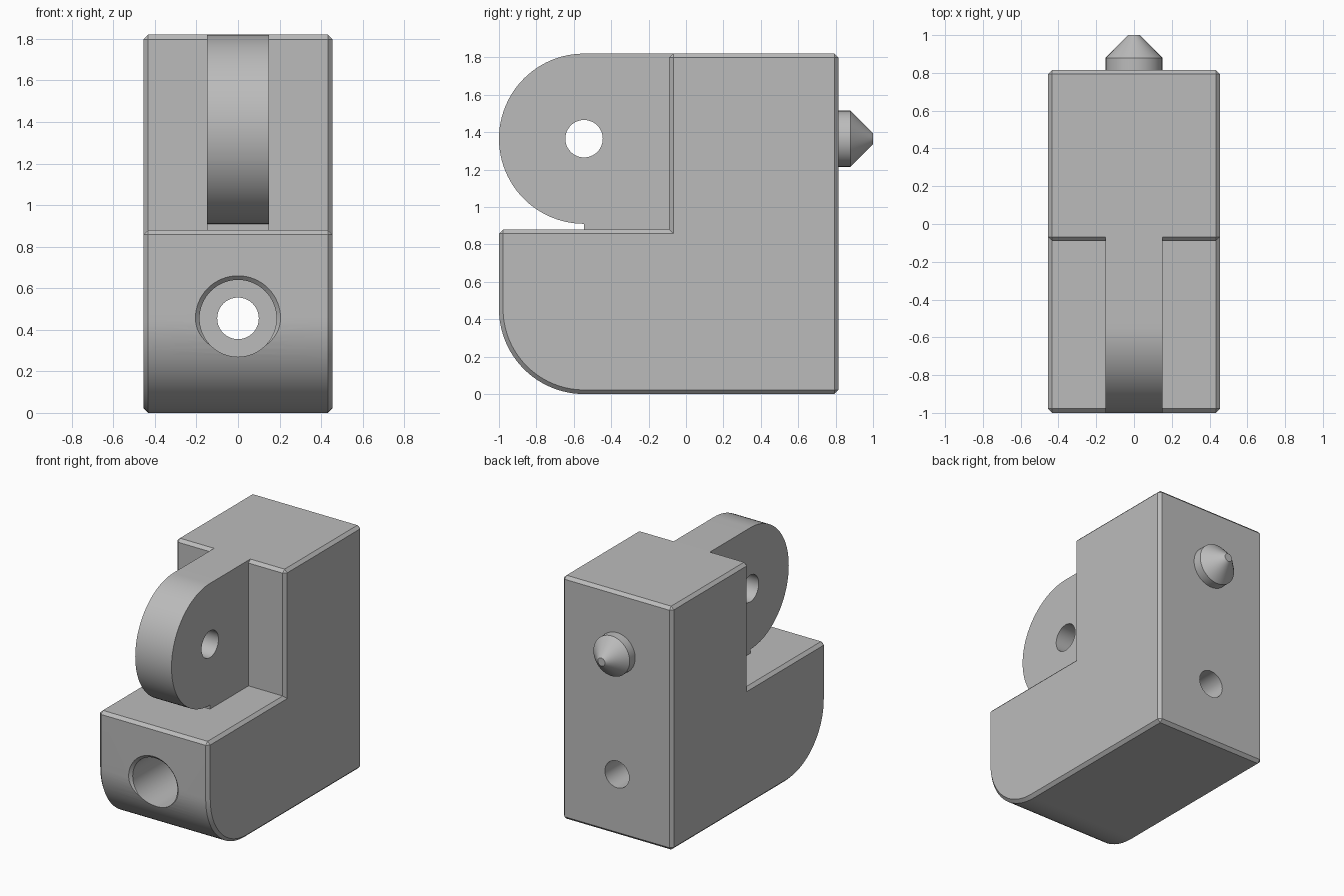
import bpy, bmesh, math
from mathutils import Matrix, Vector

if "Cube" in bpy.data.objects:
    bpy.data.objects.remove(bpy.data.objects["Cube"])

HALF = 0.455      # half width, also the rounding radius
TOP, BACK, STEP_Y, STEP_Z = 1.82, 0.815, -0.09, 0.88
PIVOT_Y, PIVOT_Z, HOLE_Z = -0.545, 1.365, 0.455
CHAMFER = 0.022

grey = bpy.data.materials.new("grey_metal")
grey.use_nodes = True
colour = (0.5, 0.5, 0.5, 1)
grey.diffuse_color = colour
grey.node_tree.nodes["Principled BSDF"].inputs["Base Color"].default_value = colour


def arc(cy, cz, r, start, end, n):
    angles = [math.radians(start + (end - start) * i / n) for i in range(n + 1)]
    return [(cy + r * math.cos(a), cz + r * math.sin(a)) for a in angles]


def finish(name, bm):
    bmesh.ops.recalc_face_normals(bm, faces=bm.faces)
    mesh = bpy.data.meshes.new(name)
    bm.to_mesh(mesh)
    bm.free()
    mesh.materials.append(grey)
    obj = bpy.data.objects.new(name, mesh)
    bpy.context.collection.objects.link(obj)
    return obj


def prism(points, half):
    """Side profile (y, z) extruded across x."""
    bm = bmesh.new()
    face = bm.faces.new([bm.verts.new((-half, y, z)) for y, z in points])
    ext = bmesh.ops.extrude_face_region(bm, geom=[face])
    moved = [v for v in ext["geom"] if isinstance(v, bmesh.types.BMVert)]
    bmesh.ops.translate(bm, verts=moved, vec=(2 * half, 0, 0))
    bmesh.ops.recalc_face_normals(bm, faces=bm.faces)
    return bm


def turned(name, profile, z, n=64):
    """Solid turned about a y-directed axis from (radius, y) points."""
    bm = bmesh.new()
    rings = [[bm.verts.new((r * math.cos(math.tau * i / n), y,
                            z + r * math.sin(math.tau * i / n)))
              for i in range(n)] for r, y in profile]
    for a, b in zip(rings, rings[1:]):
        for i in range(n):
            j = (i + 1) % n
            bm.faces.new((a[i], a[j], b[j], b[i]))
    bm.faces.new(rings[0])
    bm.faces.new(rings[-1])
    return finish(name, bm)


def combine(target, tool, operation):
    mod = target.modifiers.new(operation.lower(), "BOOLEAN")
    mod.operation = operation
    mod.solver = "EXACT"
    mod.object = tool
    bpy.context.view_layer.objects.active = target
    bpy.ops.object.modifier_apply(modifier=mod.name)
    bpy.data.objects.remove(tool)


# Stepped body with rounded lower front and chamfered outer edges
outline = [(BACK, 0), (BACK, TOP), (STEP_Y, TOP), (STEP_Y, STEP_Z), (-1, STEP_Z)]
outline += arc(PIVOT_Y, HALF, HALF, 180, 270, 24)
bm = prism(outline, HALF)
edges = []
for e in bm.edges:
    across = abs(e.verts[0].co.x - e.verts[1].co.x) > HALF
    if not across or (e.is_convex and e.calc_face_angle() > math.radians(30)):
        edges.append(e)
bmesh.ops.bevel(bm, geom=edges, offset=CHAMFER, offset_type="OFFSET",
                segments=1, affect="EDGES", clamp_overlap=False)
body = finish("hinge_block", bm)

# Hinge tab, rounded at the front, with a short foot on the step
tab_outline = [(0, TOP)] + arc(PIVOT_Y, PIVOT_Z, HALF, 90, 270, 48)
tab_outline += [(PIVOT_Y, STEP_Z - 0.02), (0, STEP_Z - 0.02)]
tab = finish("hinge_tab", prism(tab_outline, 0.15))
combine(body, tab, "UNION")

# Pivot hole through the tab
pin = finish("pivot_cutter", prism(arc(PIVOT_Y, PIVOT_Z, 0.1, 0, 354.375, 63), 0.3))
combine(body, pin, "DIFFERENCE")

# Counterbored hole from front to back
bore = turned("bore_cutter", [(0.225, -1.02), (0.185, -0.98), (0.185, 0.0),
                              (0.1, 0.0), (0.1, 1.0)], HOLE_Z)
combine(body, bore, "DIFFERENCE")

# Pointed locating peg on the back
peg = turned("locating_peg", [(0.15, BACK - 0.02), (0.15, 0.88), (0.03, 1.0)], PIVOT_Z)

for obj in (body, peg):
    bpy.ops.object.select_all(action="DESELECT")
    obj.select_set(True)
    bpy.context.view_layer.objects.active = obj
    bpy.ops.object.shade_smooth_by_angle(angle=math.radians(25))
